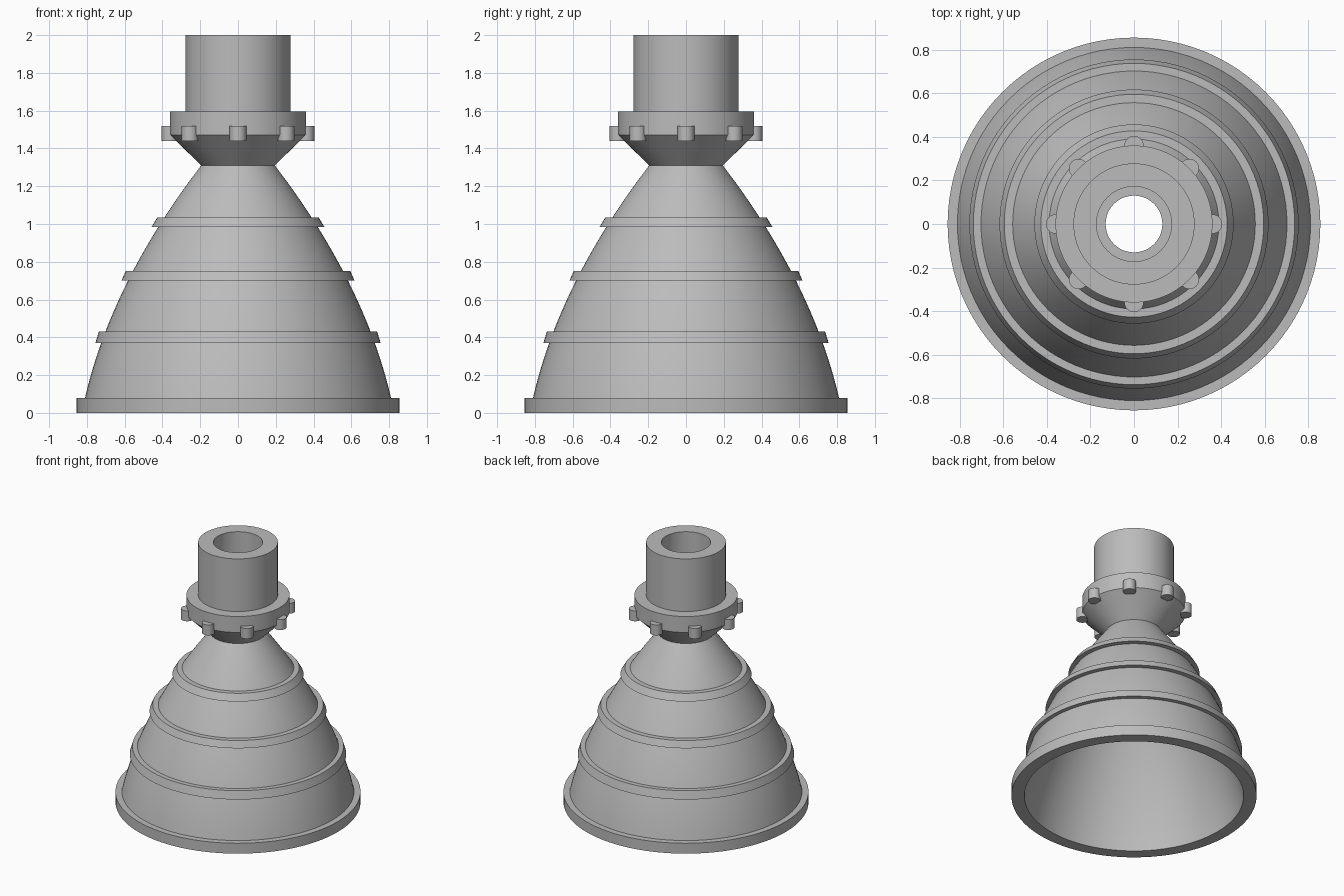
import bpy, bmesh, math
from mathutils import Matrix

if "Cube" in bpy.data.objects:
    bpy.data.objects.remove(bpy.data.objects["Cube"])

SEGMENTS = 96
WALL = 0.06

metal = bpy.data.materials.new("grey metal")
metal.use_nodes = True
GREY = (0.5, 0.5, 0.5, 1)
metal.diffuse_color = GREY
metal.node_tree.nodes["Principled BSDF"].inputs["Base Color"].default_value = GREY


def finish(bm, name):
    bmesh.ops.recalc_face_normals(bm, faces=bm.faces)
    mesh = bpy.data.meshes.new(name)
    bm.to_mesh(mesh)
    bm.free()
    obj = bpy.data.objects.new(name, mesh)
    bpy.context.collection.objects.link(obj)
    mesh.materials.append(metal)
    bpy.ops.object.select_all(action='DESELECT')
    obj.select_set(True)
    bpy.context.view_layer.objects.active = obj
    bpy.ops.object.shade_smooth_by_angle(angle=math.radians(25))
    return obj


def lathe(name, profile):
    """Revolve a closed (radius, height) outline about z."""
    bm = bmesh.new()
    rings = []
    for i in range(SEGMENTS):
        a = 2 * math.pi * i / SEGMENTS
        rings.append([bm.verts.new((r * math.cos(a), r * math.sin(a), z)) for r, z in profile])
    n = len(profile)
    for i in range(SEGMENTS):
        p, q = rings[i], rings[(i + 1) % SEGMENTS]
        for j in range(n):
            k = (j + 1) % n
            bm.faces.new((p[j], q[j], q[k], p[k]))
    return finish(bm, name)


def bezier(a, b, c, steps):
    ts = [i / steps for i in range(steps + 1)]
    return [tuple((1 - t) ** 2 * a[k] + 2 * t * (1 - t) * b[k] + t * t * c[k] for k in (0, 1))
            for t in ts]


# Flared nozzle bell with its exit lip
THROAT_R, THROAT_Z, LIP_Z = 0.195, 1.31, 0.08
outer = bezier((THROAT_R, THROAT_Z), (0.667, 0.695), (0.81, LIP_Z), 24)
inner = [(r - WALL, z) for r, z in reversed(outer)]
lathe("nozzle_bell", outer + [(0.855, LIP_Z), (0.855, 0), (0.765, 0)] + inner)

# Stiffening bands around the bell: bottom z, top z, bottom radius, top radius
bands = [(0.37, 0.43, 0.755, 0.737),
         (0.70, 0.75, 0.617, 0.595),
         (0.985, 1.035, 0.457, 0.427)]
for i, (z0, z1, r0, r1) in enumerate(bands):
    lathe(f"bell_band_{i + 1}", [(r0, z0), (r1, z1), (r1 - WALL, z1), (r0 - WALL, z0)])

# Chamber: cone, collar and hollow tube
lathe("chamber", [(THROAT_R, THROAT_Z), (0.36, 1.472), (0.36, 1.595), (0.278, 1.595),
                  (0.278, 2.0), (0.172, 2.0), (0.172, 1.4), (0.13, 1.4), (0.13, THROAT_Z)])

# Bolts around the collar
bm = bmesh.new()
for i in range(8):
    place = Matrix.Rotation(i * math.pi / 4, 4, 'Z') @ Matrix.Translation((0.36, 0, 1.48))
    bmesh.ops.create_cone(bm, cap_ends=True, segments=32, radius1=0.044, radius2=0.044,
                          depth=0.08, matrix=place)
finish(bm, "collar_bolts")
